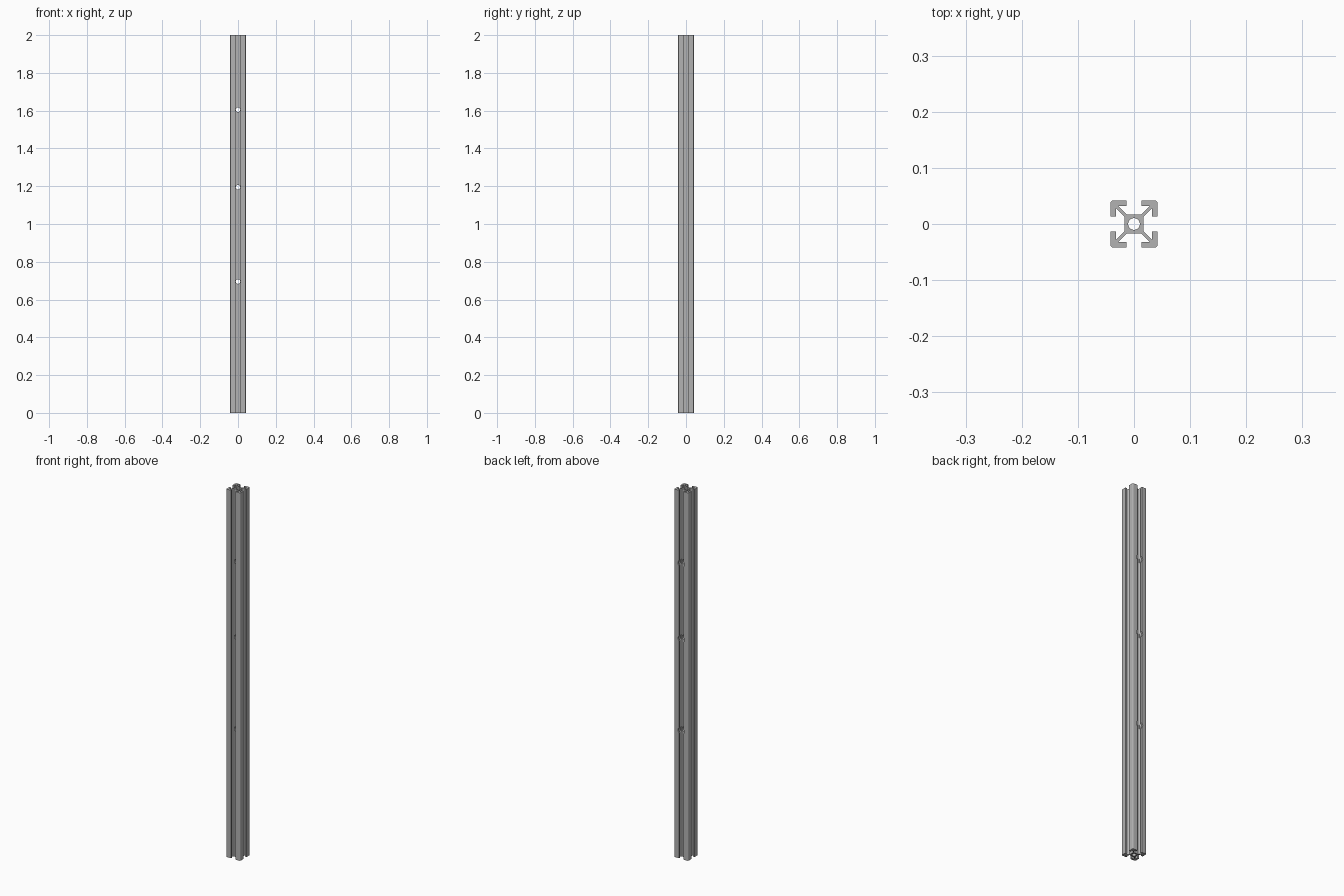
import bpy, bmesh, math
from mathutils import Matrix, Vector

cube = bpy.data.objects.get("Cube")
if cube:
    bpy.data.objects.remove(cube, do_unlink=True)

HALF = 0.042      # half the width of the rail
LENGTH = 2.0
CORE = 0.0165     # half the width of the centre core
BORE = 0.0105     # radius of the lengthwise bore

metal = bpy.data.materials.new("brushed aluminium grey")
metal.use_nodes = True
grey = (0.45, 0.45, 0.45, 1)
metal.diffuse_color = grey
metal.node_tree.nodes["Principled BSDF"].inputs["Base Color"].default_value = grey


def rail_outline():
    """Half a quadrant, mirrored across its diagonal, then turned four times."""
    slot, lip, web, r = 0.013, 0.0325, 0.0042, 0.005
    half = [(CORE, CORE - web), (lip, lip - web), (lip, slot), (HALF, slot)]
    c = HALF - r
    corner = [(c + r * math.cos(a), c + r * math.sin(a))
              for a in (math.radians(d) for d in range(0, 91, 15))]
    quadrant = half + corner + [(y, x) for x, y in reversed(half)]
    points = []
    for k in range(4):
        turn = Matrix.Rotation(k * math.pi / 2, 2)
        points += [turn @ Vector(p) for p in quadrant]
    return points


def make_object(name, bm):
    bmesh.ops.recalc_face_normals(bm, faces=bm.faces)
    mesh = bpy.data.meshes.new(name)
    bm.to_mesh(mesh)
    bm.free()
    mesh.materials.append(metal)
    obj = bpy.data.objects.new(name, mesh)
    bpy.context.collection.objects.link(obj)
    return obj


def cut_cylinder(target, radius, start, end):
    """Drill a round hole through the target from start to end."""
    start, end = Vector(start), Vector(end)
    axis = end - start
    place = Matrix.Translation((start + end) / 2) @ axis.to_track_quat("Z", "Y").to_matrix().to_4x4()
    bm = bmesh.new()
    bmesh.ops.create_cone(bm, cap_ends=True, segments=32, radius1=radius,
                          radius2=radius, depth=axis.length, matrix=place)
    cutter = make_object("hole_cutter", bm)
    cutter.hide_render = True
    mod = target.modifiers.new("hole", "BOOLEAN")
    mod.operation, mod.solver, mod.object = "DIFFERENCE", "EXACT", cutter
    bpy.ops.object.modifier_apply(modifier=mod.name)
    bpy.data.objects.remove(cutter, do_unlink=True)


# Slotted rail extruded along its length
bm = bmesh.new()
base = bm.faces.new([bm.verts.new((p.x, p.y, 0)) for p in rail_outline()])
top = bmesh.ops.extrude_face_region(bm, geom=[base], use_keep_orig=True)["geom"]
bmesh.ops.translate(bm, vec=(0, 0, LENGTH),
                    verts=[v for v in top if isinstance(v, bmesh.types.BMVert)])
rail = make_object("slotted_rail", bm)
bpy.context.view_layer.objects.active = rail
rail.select_set(True)

# Lengthwise bore
cut_cylinder(rail, BORE, (0, 0, -0.1), (0, 0, LENGTH + 0.1))

# Cross holes, with wider access holes through the back lips
for z in (0.695, 1.195, 1.605):
    cut_cylinder(rail, 0.012, (0, -0.1, z), (0, 0.1, z))
    cut_cylinder(rail, 0.019, (0, CORE + 0.002, z), (0, 0.1, z))

bpy.ops.object.shade_smooth_by_angle(angle=math.radians(30))
